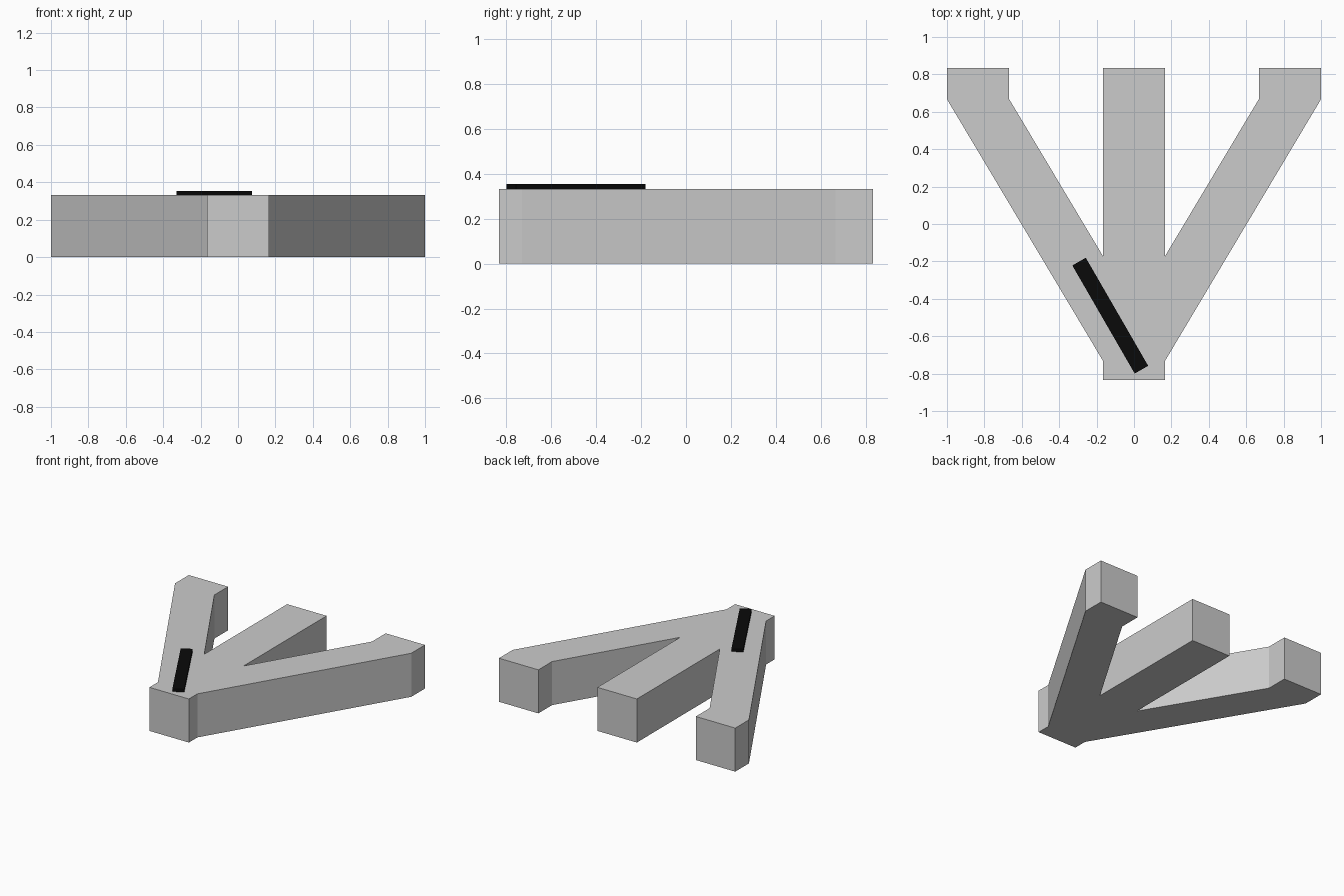
import bpy, bmesh
from math import radians
from mathutils import Matrix

if "Cube" in bpy.data.objects:
    bpy.data.objects.remove(bpy.data.objects["Cube"])


def finish(name, bm):
    bmesh.ops.recalc_face_normals(bm, faces=bm.faces)
    mesh = bpy.data.meshes.new(name)
    bm.to_mesh(mesh)
    bm.free()
    obj = bpy.data.objects.new(name, mesh)
    bpy.context.collection.objects.link(obj)
    return obj


# Three-way junction body: half outline mirrored across x = 0, then extruded
height = 1 / 3
half = [(0.167, -0.833), (0.167, -0.73), (1, 0.667), (1, 0.833),
        (0.667, 0.833), (0.667, 0.667), (0.167, -0.17), (0.167, 0.833)]
outline = half + [(-x, y) for x, y in reversed(half)]

bm = bmesh.new()
base = bm.faces.new([bm.verts.new((x, y, 0)) for x, y in outline])
ext = bmesh.ops.extrude_face_region(bm, geom=[base], use_keep_orig=True)
top = [g for g in ext["geom"] if isinstance(g, bmesh.types.BMVert)]
bmesh.ops.translate(bm, verts=top, vec=(0, 0, height))
finish("junction_body", bm)

# Dark direction bar lying on top, pointing along the left branch
thick = 0.021
bm = bmesh.new()
bmesh.ops.create_cube(bm, size=1, matrix=(
    Matrix.Translation((-0.127, -0.49, height + thick / 2))
    @ Matrix.Rotation(radians(30), 4, 'Z')
    @ Matrix.Diagonal((0.083, 0.667, thick, 1))))
bar = finish("direction_bar", bm)
black = bpy.data.materials.new("black")
black.diffuse_color = (0.003, 0.003, 0.003, 1)
black.use_nodes = True
black.node_tree.nodes["Principled BSDF"].inputs["Base Color"].default_value = black.diffuse_color
bar.data.materials.append(black)
